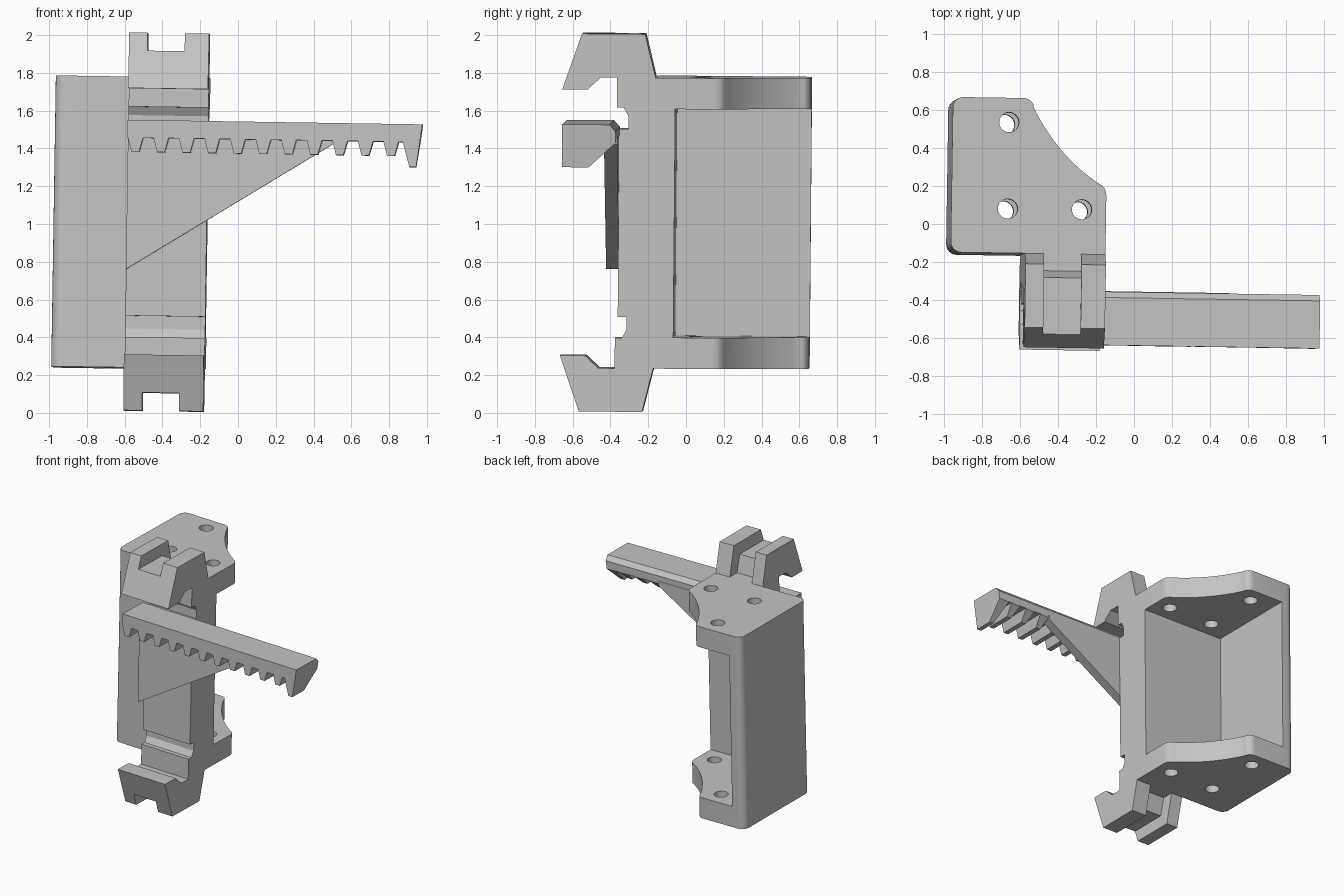
import bpy, bmesh, math
from mathutils import Vector, Matrix
from mathutils.geometry import interpolate_bezier

cube = bpy.data.objects.get("Cube")
if cube:
    bpy.data.objects.remove(cube, do_unlink=True)

grey = bpy.data.materials.new("plain grey")
grey.use_nodes = True
colour = (0.55, 0.55, 0.55, 1)
grey.diffuse_color = colour
grey.node_tree.nodes["Principled BSDF"].inputs["Base Color"].default_value = colour


def prism(name, outline, axis, lo, hi):
    """Extrude a 2D outline along an axis: x takes (y, z), y takes (x, z), z takes (x, y)."""
    i = "xyz".index(axis)
    bm = bmesh.new()
    rings = []
    for d in (lo, hi):
        ring = []
        for p in outline:
            co = list(p)
            co.insert(i, d)
            ring.append(bm.verts.new(co))
        rings.append(ring)
        bm.faces.new(ring)
    a, b = rings
    n = len(a)
    for k in range(n):
        bm.faces.new((a[k], a[(k + 1) % n], b[(k + 1) % n], b[k]))
    bmesh.ops.recalc_face_normals(bm, faces=bm.faces)
    mesh = bpy.data.meshes.new(name)
    bm.to_mesh(mesh)
    bm.free()
    mesh.materials.append(grey)
    obj = bpy.data.objects.new(name, mesh)
    bpy.context.collection.objects.link(obj)
    return obj


def combine(obj, tool, operation):
    mod = obj.modifiers.new("combine", "BOOLEAN")
    mod.operation = operation
    mod.solver = "EXACT"
    mod.object = tool
    bpy.context.view_layer.objects.active = obj
    bpy.ops.object.modifier_apply(modifier=mod.name)
    bpy.data.objects.remove(tool, do_unlink=True)


def arc(cx, cy, r, start, end, steps=6):
    angles = [math.radians(start + (end - start) * k / steps) for k in range(steps + 1)]
    return [(cx + r * math.cos(a), cy + r * math.sin(a)) for a in angles]


def flip(points):
    """Mirror a (y, z) profile about mid height."""
    return [(y, 2 - z) for y, z in reversed(points)]


LEFT, RIGHT = -0.583, -0.16
BACK = -0.17

# Bracket: rounded outline with a concave sweep, hollowed to two plates and two walls
sweep = interpolate_bezier(Vector((-0.55, 0.6)), Vector((-0.46, 0.42)),
                           Vector((-0.33, 0.28)), Vector((-0.18, 0.19)), 16)
outline = [(RIGHT, BACK)]
outline += arc(-0.92, BACK + 0.055, 0.055, 270, 180)
outline += arc(-0.92, 0.592, 0.055, 180, 90)
outline += arc(-0.605, 0.587, 0.06, 90, 28)
outline += [(p.x, p.y) for p in sweep]
outline += [(-0.165, 0.17), (RIGHT, 0.14)]
bracket = prism("bracket", outline, "z", 0.23, 1.77)
pocket = [(-0.87, -0.065), (0.3, -0.065), (0.3, 1), (-0.87, 1)]
combine(bracket, prism("pocket_cutter", pocket, "z", 0.395, 1.605), "DIFFERENCE")

# Screw holes through both plates
for x, y in ((-0.678, 0.518), (-0.678, 0.063), (-0.288, 0.065)):
    hole = prism("hole_cutter", arc(x, y, 0.052, 0, 345, 23), "z", 0, 2)
    combine(bracket, hole, "DIFFERENCE")

# Column with a hook at each end
hook = [(BACK, 1.77), (-0.227, 2), (-0.562, 2), (-0.664, 1.705), (-0.53, 1.705),
        (-0.459, 1.77), (-0.374, 1.77), (-0.374, 1.61), (-0.338, 1.61),
        (-0.312, 1.565), (-0.312, 1.497), (-0.36, 1.497)]
column = prism("hooked_column", hook + flip(hook), "x", LEFT, RIGHT)

# Grooves over the hooks
groove = [(-0.8, 1.905), (-0.297, 1.905), (-0.26, 1.77),
          (-0.1, 1.77), (-0.1, 2.1), (-0.8, 2.1)]
for shape in (groove, flip(groove)):
    combine(column, prism("groove_cutter", shape, "x", -0.485, -0.288), "DIFFERENCE")

# Toothed arm: front silhouette with teeth, trimmed by the bevelled cross-section
TOP, ROOT, TIP = 1.537, 1.443, 1.368
front = [(0.978, TOP), (LEFT, TOP), (LEFT, ROOT)]
for k in range(11):
    x = -0.54 + 0.1353 * k
    front += [(x - 0.04, ROOT), (x - 0.02, TIP), (x + 0.02, TIP), (x + 0.04, ROOT)]
front += [(0.876, ROOT), (0.912, 1.31), (0.948, 1.31)]
section = [(-0.645, 1.25), (-0.645, 1.6), (-0.45, 1.6), (-0.363, 1.502),
           (-0.363, 1.44), (-0.504, 1.31), (-0.504, 1.25)]
arm = prism("toothed_arm", front, "y", -0.645, -0.3)
combine(arm, prism("section_trim", section, "x", -0.9, 1.2), "INTERSECT")

# Triangular brace under the arm
brace = prism("arm_brace", [(LEFT, 0.748), (0.5, 1.425), (0.5, 1.46), (LEFT, 1.46)],
              "y", -0.43, -0.36)

# The whole part leans very slightly
lean = (Matrix.Translation((0, 0, 1))
        @ Matrix.Rotation(math.radians(0.9), 4, "Y")
        @ Matrix.Rotation(math.radians(-0.9), 4, "Z")
        @ Matrix.Rotation(math.radians(-0.5), 4, "X")
        @ Matrix.Translation((0, 0, -1)))
for obj in (bracket, column, arm, brace):
    obj.data.transform(lean)
    obj.data.update()

# Smooth the rounded bracket edges
bpy.ops.object.select_all(action="DESELECT")
bracket.select_set(True)
bpy.context.view_layer.objects.active = bracket
bpy.ops.object.shade_smooth_by_angle(angle=math.radians(30))
